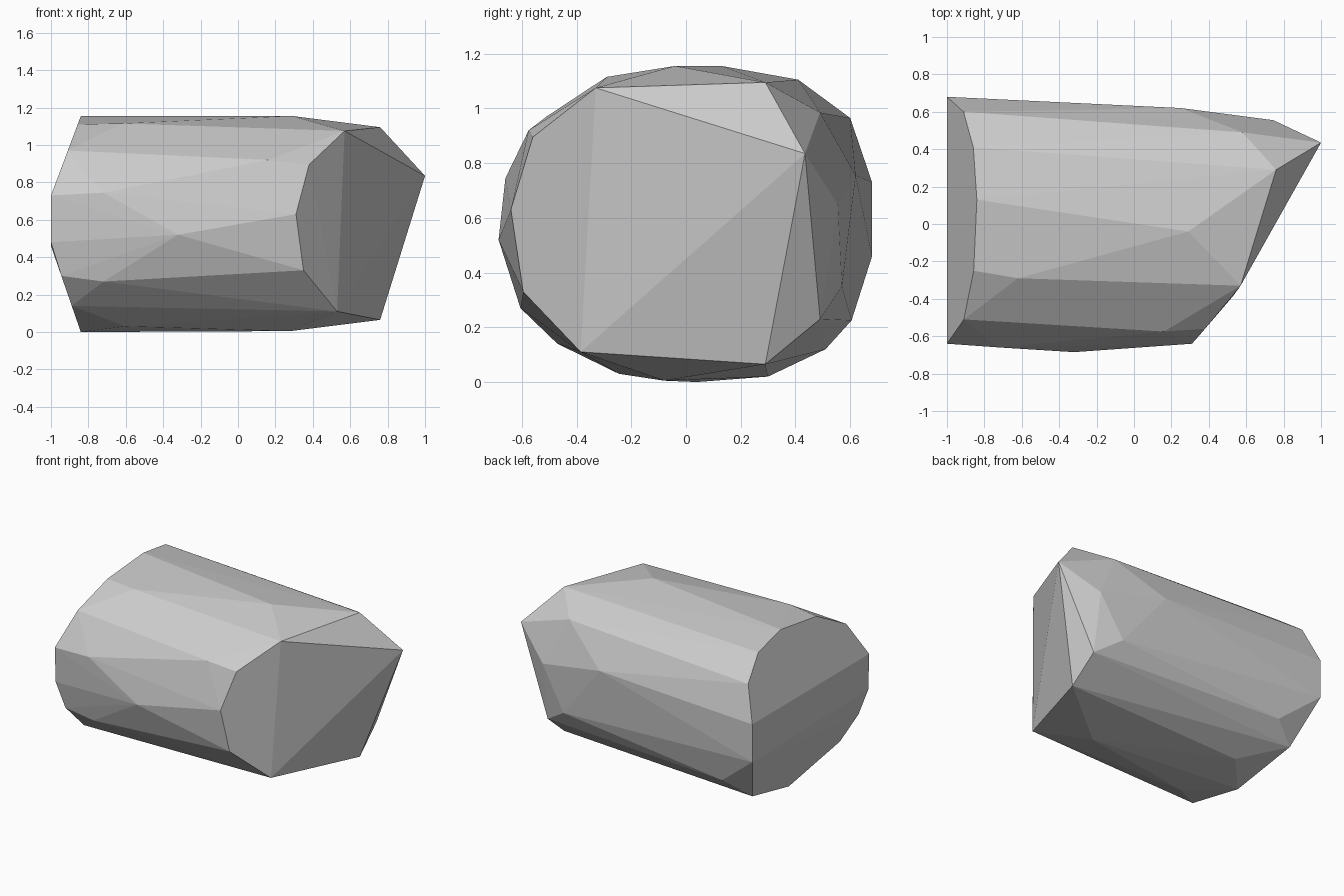
import bpy, bmesh, math

cube = bpy.data.objects.get("Cube")
if cube:
    bpy.data.objects.remove(cube, do_unlink=True)


def make_material(name, colour):
    """One flat colour for both the viewport and the render."""
    material = bpy.data.materials.new(name)
    material.use_nodes = True
    material.diffuse_color = colour
    shader = next(n for n in material.node_tree.nodes if n.type == "BSDF_PRINCIPLED")
    shader.inputs["Base Color"].default_value = colour
    shader.inputs["Roughness"].default_value = 0.8
    return material


def wedge_x(height):
    """Blunt wedge end: upright middle strip, sloping back above and below it."""
    overshoot_above = max(height - .73, 0)
    overshoot_below = max(.46 - height, 0)
    return -1 + .376 * overshoot_above + .347 * overshoot_below


# outline of the wedge end as (y, z), running over the top and back underneath
wedge_outline = [
    (.68, .46), (.68, .73), (.6, .965), (.41, 1.105), (.13, 1.155),
    (-.25, 1.11), (-.51, .97), (-.64, .73), (-.63, .48), (-.6, .3),
    (-.47, .14), (.04, 0), (.51, .12),
]

# corners of the slanting broken end
broken_end_corners = [
    (1, .435, .835), (.76, .29, 1.095), (.57, -.33, 1.075),
    (.38, -.56, .895), (.31, -.64, .63), (.35, -.595, .33),
    (.53, -.385, .11), (.76, .29, .065), (.75, .49, .23),
    (.745, .555, .65), (.57, .57, .35), (.58, .49, .985),
]

# knuckles that facet the long sides between the two ends
side_corners = [
    (.29, -.04, 1.155), (-.62, -.29, 1.115), (.16, -.575, .92),
    (-.72, -.66, .745), (-.32, -.685, .52), (-.72, -.605, .27),
    (-.6, -.245, .03), (.28, -.08, .005), (-.6, .3, .02),
    (-.71, .605, .225), (.25, .62, .755),
]


def build_stone(name, corners, material):
    """Wrap the corners in a faceted shell and merge its coplanar faces."""
    bm = bmesh.new()
    for corner in corners:
        bm.verts.new(corner)
    hull = bmesh.ops.convex_hull(bm, input=list(bm.verts))
    unused = hull["geom_interior"] + hull["geom_unused"]
    loose = list({v for v in unused if isinstance(v, bmesh.types.BMVert)})
    bmesh.ops.delete(bm, geom=loose, context="VERTS")
    bmesh.ops.dissolve_limit(bm, angle_limit=math.radians(1),
                             verts=list(bm.verts), edges=list(bm.edges))
    bmesh.ops.recalc_face_normals(bm, faces=list(bm.faces))
    mesh = bpy.data.meshes.new(name)
    bm.to_mesh(mesh)
    bm.free()
    mesh.materials.append(material)
    stone = bpy.data.objects.new(name, mesh)
    bpy.context.collection.objects.link(stone)
    return stone


stone_grey = make_material("stone grey", (.6, .6, .6, 1))
wedge_corners = [(wedge_x(z), y, z) for y, z in wedge_outline]
build_stone("stone", wedge_corners + broken_end_corners + side_corners, stone_grey)
